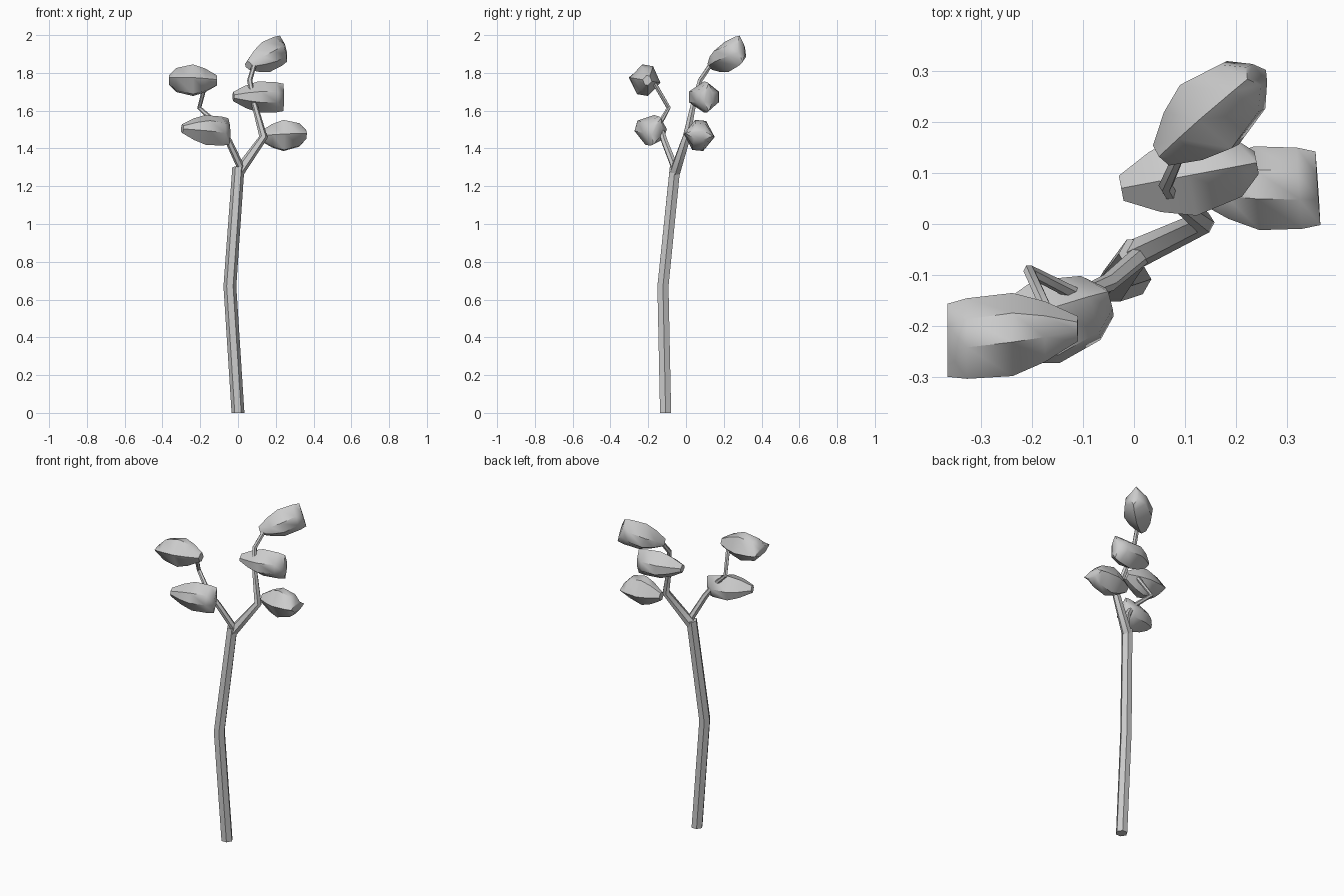
import bpy, bmesh, math
from mathutils import Vector as V

if "Cube" in bpy.data.objects:
    bpy.data.objects.remove(bpy.data.objects["Cube"])


def loft(name, rings):
    """Skin closed rings of equal size and cap both ends."""
    bm = bmesh.new()
    loops = [[bm.verts.new(p) for p in ring] for ring in rings]
    n = len(loops[0])
    for lo, hi in zip(loops, loops[1:]):
        for i in range(n):
            j = (i + 1) % n
            bm.faces.new((lo[i], lo[j], hi[j], hi[i]))
    bm.faces.new(loops[0][::-1])
    bm.faces.new(loops[-1])
    bmesh.ops.recalc_face_normals(bm, faces=bm.faces)
    mesh = bpy.data.meshes.new(name)
    bm.to_mesh(mesh)
    bm.free()
    ob = bpy.data.objects.new(name, mesh)
    bpy.context.collection.objects.link(ob)
    bpy.context.view_layer.objects.active = ob
    for o in bpy.context.selected_objects:
        o.select_set(False)
    ob.select_set(True)
    bpy.ops.object.shade_smooth_by_angle(angle=math.radians(50))
    return ob


def tube(name, path, sides=6):
    """Tapered tube through (x, y, z, radius) points."""
    pts = [V(p[:3]) for p in path]
    rings = []
    for i, p in enumerate(pts):
        tangent = V((0, 0, 0))
        if i > 0:
            tangent += (p - pts[i - 1]).normalized()
        if i < len(pts) - 1:
            tangent += (pts[i + 1] - p).normalized()
        if i == 0 and p.z == 0:
            tangent = V((0, 0, 1))
        tangent.normalize()
        u = V((0, 1, 0)).cross(tangent).normalized()
        v = tangent.cross(u)
        rings.append([p + path[i][3] * (u * math.cos(a) + v * math.sin(a))
                      for a in (math.tau * k / sides for k in range(sides))])
    return loft(name, rings)


# Leaf pad stations: position along the axis, width, thickness
STATIONS = [(0, .05, .05), (.25, .12, .12), (.5, .165, .16), (.85, .16, .12), (1, .145, .045)]
SECTION = [(1, 0), (.35, 1), (-.35, 1), (-1, 0), (-.35, -1), (.35, -1)]


def leaf(name, tip, end_a, end_b):
    """Plump pad running from a narrow tip to a chisel-shaped end."""
    tip, a, b = V(tip), V(end_a), V(end_b)
    axis = (a + b) / 2 - tip
    w = (b - a).normalized()
    n = axis.cross(w).normalized()
    rings = [[tip + axis * t + w * (x * wide / 2) + n * (y * thick / 2) for x, y in SECTION]
             for t, wide, thick in STATIONS]
    return loft(name, rings)


# Trunk and the two forks
tube("trunk", [(0, -.108, 0, .034), (-.043, -.122, .67, .034), (.002, -.058, 1.3, .032)])
tube("right_branch", [(0, -.06, 1.27, .03), (.135, .003, 1.46, .023), (.08, .045, 1.66, .014),
                      (.062, .075, 1.76, .014), (.088, .135, 1.85, .012)])
tube("left_branch", [(.015, -.06, 1.3, .02), (-.05, -.115, 1.44, .018), (-.11, -.14, 1.53, .014),
                     (-.205, -.092, 1.615, .012), (-.17, -.17, 1.75, .012)])

# Leaf pads
leaf("leaf_right_top", (.055, .135, 1.84), (.225, .285, 1.985), (.255, .3, 1.87))
leaf("leaf_right_middle", (-.025, .07, 1.675), (.24, .12, 1.74), (.24, .12, 1.6))
leaf("leaf_right_low", (.12, .07, 1.465), (.365, -.005, 1.48), (.355, .145, 1.465))
leaf("leaf_left_low", (-.295, -.23, 1.505), (-.05, -.135, 1.55), (-.045, -.17, 1.43))
leaf("leaf_left_top", (-.11, -.205, 1.76), (-.365, -.155, 1.75), (-.365, -.3, 1.775))
